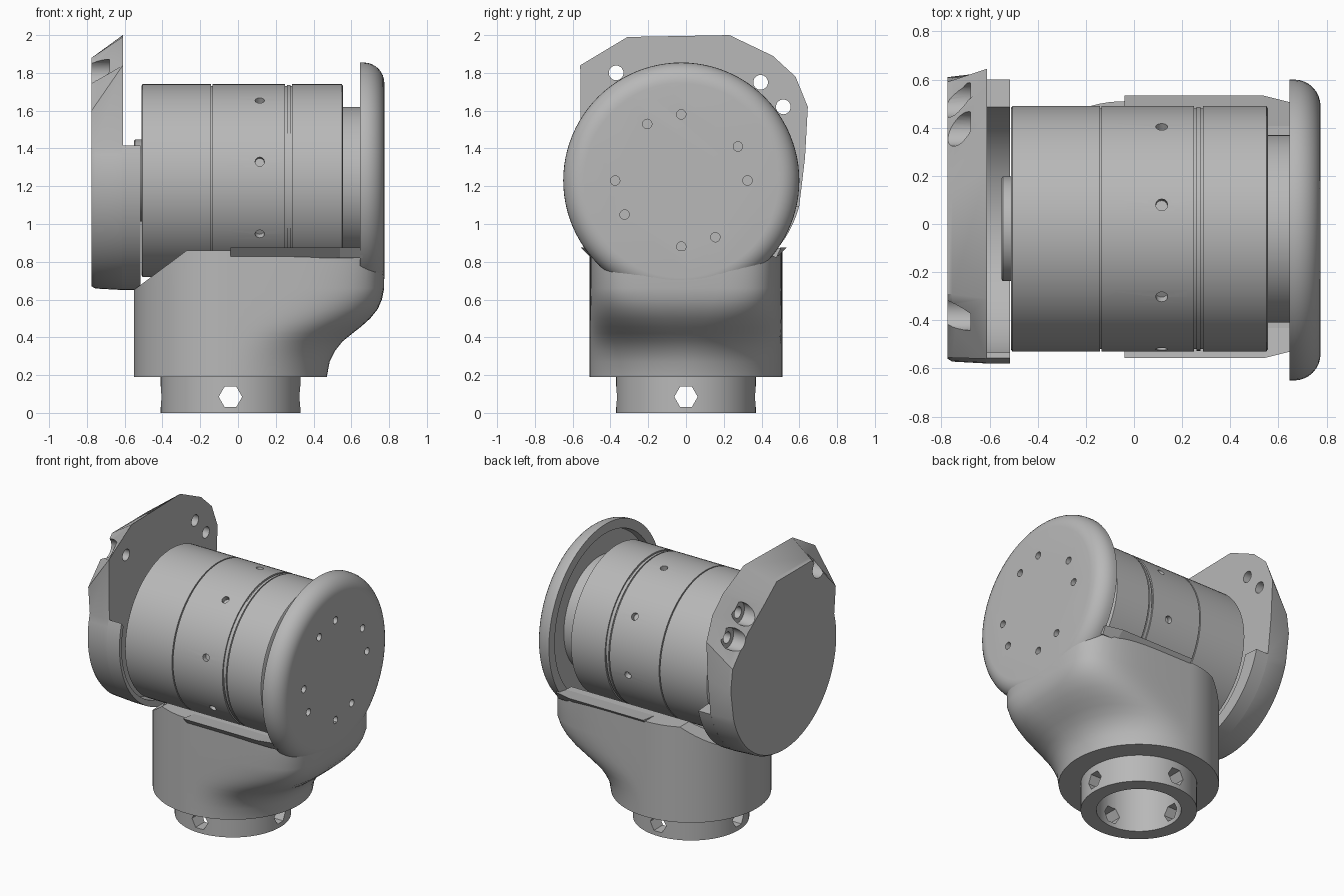
import bpy, bmesh
from math import sin, cos, pi, radians, copysign
from mathutils import Vector

old = bpy.data.objects.get("Cube")
if old:
    bpy.data.objects.remove(old, do_unlink=True)

grey = bpy.data.materials.new("machined grey")
grey.use_nodes = True
grey.diffuse_color = (0.48, 0.48, 0.48, 1)
grey.node_tree.nodes["Principled BSDF"].inputs["Base Color"].default_value = (0.48, 0.48, 0.48, 1)

AXIS_Y, AXIS_Z = -0.02, 1.23     # motor axis, along x
BASE_X = -0.04                   # base axis, along z
SEGS = 96


def loft(name, loops):
    """Skin closed loops in order and cap both ends."""
    bm = bmesh.new()
    rows = [[bm.verts.new(p) for p in loop] for loop in loops]
    n = len(rows[0])
    for a, b in zip(rows, rows[1:]):
        for i in range(n):
            j = (i + 1) % n
            bm.faces.new((a[i], a[j], b[j], b[i]))
    bm.faces.new(rows[0])
    bm.faces.new(rows[-1])
    bmesh.ops.recalc_face_normals(bm, faces=bm.faces)
    mesh = bpy.data.meshes.new(name)
    bm.to_mesh(mesh)
    bm.free()
    mesh.materials.append(grey)
    obj = bpy.data.objects.new(name, mesh)
    bpy.context.collection.objects.link(obj)
    return obj


def lathe_x(name, profile, y=AXIS_Y, z=AXIS_Z, segs=SEGS):
    """Turn (x, radius) pairs around an axis parallel to x."""
    angles = [2 * pi * i / segs for i in range(segs)]
    return loft(name, [[(x, y + r * cos(a), z + r * sin(a)) for a in angles] for x, r in profile])


def rod(start, end, radius, segs):
    """Cutter rod between two points."""
    start, end = Vector(start), Vector(end)
    d = (end - start).normalized()
    u = d.cross(Vector((0, 0, 1))).normalized()
    v = d.cross(u)
    ring = [u * radius * cos(2 * pi * i / segs) + v * radius * sin(2 * pi * i / segs) for i in range(segs)]
    return loft("cutter", [[p + q for q in ring] for p in (start, end)])


def activate(obj):
    bpy.ops.object.select_all(action='DESELECT')
    obj.select_set(True)
    bpy.context.view_layer.objects.active = obj


def cut(obj, cutters):
    for cutter in cutters:
        cutter.hide_render = True
        mod = obj.modifiers.new("cut", 'BOOLEAN')
        mod.operation = 'DIFFERENCE'
        mod.solver = 'EXACT'
        mod.object = cutter
        activate(obj)
        bpy.ops.object.modifier_apply(modifier=mod.name)
        bpy.data.objects.remove(cutter, do_unlink=True)


def smooth(obj):
    activate(obj)
    bpy.ops.object.shade_smooth_by_angle(angle=radians(32))


# Base: bored collar flowing into a round foot that swells into the side arm
def base_section(z, r, reach=None, power=2):
    reach = reach or r
    pts = []
    for i in range(SEGS):
        c, s = cos(2 * pi * i / SEGS), sin(2 * pi * i / SEGS)
        if c > 0:
            e = 2 / power
            pts.append((BASE_X + reach * c ** e, r * copysign(abs(s) ** e, s), z))
        else:
            pts.append((BASE_X + r * c, r * s, z))
    return pts


base = loft("base", [base_section(0.5, 0.27), base_section(0, 0.27),
                     base_section(0, 0.37), base_section(0.19, 0.37)] +
            [base_section(z, 0.51, a, n) for z, a, n in (
                (0.19, 0.51, 2), (0.27, 0.525, 2.05), (0.33, 0.555, 2.2), (0.38, 0.595, 2.4),
                (0.42, 0.645, 2.7), (0.455, 0.69, 3), (0.5, 0.74, 3.5), (0.55, 0.78, 4),
                (0.6, 0.802, 4.5), (0.66, 0.814, 5), (0.86, 0.814, 5))])
cradle = lathe_x("cutter", [(-1, 0.525), (0.645, 0.525), (0.645, 0.555), (0.69, 0.555)])
slope = loft("cutter", [[(x, y, z) for x, z in ((-0.7, 0.54), (-0.27, 0.861), (-0.27, 1.2), (-0.9, 1.2))]
                        for y in (-0.8, 0.8)])
hexes = []
for k in range(4):
    c, s = cos(k * pi / 2), sin(k * pi / 2)
    hexes.append(rod((BASE_X + 0.2 * c, 0.2 * s, 0.085), (BASE_X + 0.5 * c, 0.5 * s, 0.085), 0.062, 6))
cut(base, [cradle, slope] + hexes)
smooth(base)

# Flared lips along the top edges of the base
for side, label in ((-1, "front"), (1, "back")):
    loft(label + "_lip", [[(x, -0.012 + side * y, z) for y, z in ((0.49, 0.82), (w, 0.875), (0.42, 0.86))]
                          for x, w in ((-0.04, 0.545), (0.54, 0.545), (0.66, 0.515))])

# End disc with rounded rim and recessed inner side
fillet = [(0.665 + 0.11 * sin(t * pi / 16), 0.515 + 0.11 * cos(t * pi / 16)) for t in range(9)]
disc = lathe_x("end_disc", [(0.69, 0.55), (0.645, 0.56), (0.645, 0.625)] + fillet, y=-0.025)
holes = []
for k in range(8):
    a = radians(90 * (k // 2) + 31 * (k % 2))
    y, z = -0.025 + 0.35 * cos(a), AXIS_Z + 0.35 * sin(a)
    holes.append(rod((0.735, y, z), (0.85, y, z), 0.025, 16))
cut(disc, holes)
smooth(disc)

# Motor: turned housing with seams, stepped hub and radial screw holes
R, G = 0.51, 0.5
motor = lathe_x("motor_housing", [
    (-0.55, 0.21), (-0.545, 0.217), (-0.512, 0.217), (-0.512, G), (-0.505, R),
    (-0.142, R), (-0.142, G), (-0.134, G), (-0.134, R), (0.25, R), (0.25, G), (0.26, G),
    (0.26, R - 0.003), (0.277, R - 0.003), (0.277, G), (0.286, G), (0.286, R),
    (0.55, R), (0.556, G), (0.556, 0.39), (0.69, 0.39)])
screws = []
for k in range(8):
    a = radians(33.7 + 45 * k)
    inner, outer = [(0.115, AXIS_Y + r * cos(a), AXIS_Z + r * sin(a)) for r in (0.475, 0.56)]
    screws.append(rod(inner, outer, 0.025, 12))
cut(motor, screws)
smooth(motor)

# Cover plate: round below, with a sloped faceted crown above
CY, CZ = 0.02, 1.25
outer_top = [(-0.555, 1.6), (-0.29, 1.88), (0.1, 1.88), (0.24, 1.77), (0.42, 1.64), (0.59, 1.45), (0.61, 1.3)]
inner_top = [(-0.56, 1.84), (-0.31, 1.99), (0.23, 2.0), (0.46, 1.89), (0.58, 1.78), (0.645, 1.62), (0.63, 1.35)]


def arc(r, y=CY, z=CZ, start=-15, end=-196, n=40):
    angles = [radians(start + (end - start) * i / n) for i in range(n + 1)]
    return [(y + r * cos(a), z + r * sin(a)) for a in angles]


def cover_section(x, blend, r):
    top = [Vector(a).lerp(Vector(b), blend) for a, b in zip(outer_top, inner_top)]
    return [(x, y, z) for y, z in top + arc(r)]


cover = loft("cover_plate", [cover_section(-0.775, 0, 0.58), cover_section(-0.755, 0.12, 0.592),
                             cover_section(-0.61, 1, 0.6)])
bores = []
for y, z in ((-0.37, 1.8), (0.395, 1.75), (0.515, 1.62)):
    bores.append(rod((-0.9, y, z), (-0.5, y, z), 0.039, 24))
    bores.append(rod((-0.9, y, z), (-0.68, y, z), 0.072, 24))
cut(cover, bores)
smooth(cover)

# Skirt wrapping the lower motor end
ring = arc(0.6) + arc(0.53, -0.025, 1.24)[::-1]
skirt = loft("cover_skirt", [[(x, y, z) for y, z in ring] for x in (-0.615, -0.515)])
smooth(skirt)
